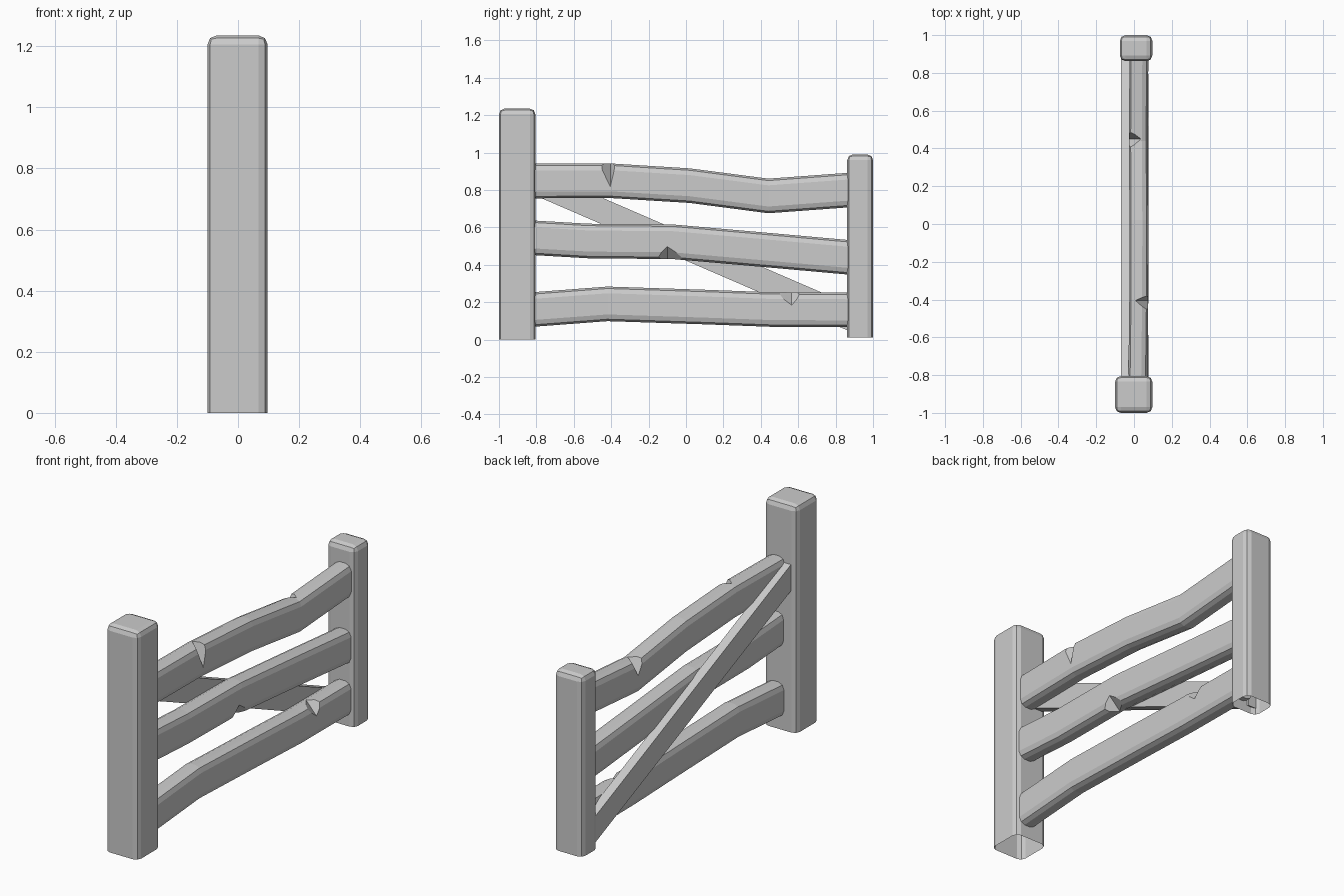
import bpy, bmesh, math

if "Cube" in bpy.data.objects:
    bpy.data.objects.remove(bpy.data.objects["Cube"])


def finish(name, bm):
    bmesh.ops.recalc_face_normals(bm, faces=bm.faces[:])
    me = bpy.data.meshes.new(name)
    bm.to_mesh(me)
    bm.free()
    ob = bpy.data.objects.new(name, me)
    bpy.context.collection.objects.link(ob)
    return ob


def post(name, x0, x1, y0, y1, z0, z1, r):
    # box with rounded sides and top, open at the ground
    bm = bmesh.new()
    bmesh.ops.create_cube(bm, size=1)
    for v in bm.verts:
        v.co.x = x0 if v.co.x < 0 else x1
        v.co.y = y0 if v.co.y < 0 else y1
        v.co.z = z0 if v.co.z < 0 else z1
    edges = [e for e in bm.edges if max(v.co.z for v in e.verts) > z0 + 0.1]
    bmesh.ops.bevel(bm, geom=edges, offset=r, segments=2, profile=0.5, affect='EDGES')
    bottom = [f for f in bm.faces if all(v.co.z < z0 + 0.001 for v in f.verts)]
    bmesh.ops.delete(bm, geom=bottom, context='FACES')
    return finish(name, bm)


HX, HZ = 0.05, 0.0925   # rail half width and half height


def rail(name, stations):
    # rounded-rectangle section lofted along (x, y, z) stations
    section = []
    for cx, cz, a0 in ((1, 1, 0), (-1, 1, 90), (-1, -1, 180), (1, -1, 270)):
        for k in range(3):
            a = math.radians(a0 + 45 * k)
            section.append((cx * (HX - 0.032) + 0.032 * math.cos(a),
                            cz * (HZ - 0.036) + 0.036 * math.sin(a)))
    bm = bmesh.new()
    rings = [[bm.verts.new((x + u, y, z + w)) for u, w in section] for x, y, z in stations]
    n = len(section)
    for a, b in zip(rings, rings[1:]):
        for i in range(n):
            j = (i + 1) % n
            bm.faces.new((a[i], a[j], b[j], b[i]))
    bm.faces.new(rings[0])
    bm.faces.new(rings[-1])
    return finish(name, bm)


def notch(target, face, deep, y, tip, edge, ya, yb):
    # V-shaped chip: crease from the side face (tip) to the rail edge (deep)
    bm = bmesh.new()
    for co in ((face, y, tip), (deep, y, edge), (face, ya, edge), (face, yb, edge)):
        bm.verts.new(co)
    bmesh.ops.convex_hull(bm, input=bm.verts[:])
    cutter = finish("notch_cutter", bm)
    cutter.hide_render = True
    cutter.hide_viewport = True
    mod = target.modifiers.new("notch", 'BOOLEAN')
    mod.operation = 'DIFFERENCE'
    mod.solver = 'EXACT'
    mod.object = cutter


# posts
post("tall_post", -0.10, 0.097, -1.0, -0.805, 0.0, 1.235, 0.03)
post("short_post", -0.075, 0.097, 0.862, 1.0, 0.01, 0.99, 0.03)

# rails
top = rail("top_rail", [(0.02, -0.83, 0.848), (0.025, -0.40, 0.849), (0.026, 0.02, 0.823),
                        (0.023, 0.44, 0.768), (0.026, 0.89, 0.801)])
mid = rail("middle_rail", [(0.027, -0.83, 0.545), (0.025, -0.52, 0.527),
                           (0.027, -0.07, 0.523), (0.025, 0.42, 0.480), (0.025, 0.89, 0.438)])
low = rail("bottom_rail", [(0.025, -0.83, 0.160), (0.022, -0.42, 0.191), (0.025, 0.10, 0.174),
                           (0.027, 0.45, 0.161), (0.025, 0.89, 0.159)])

# chipped notches
notch(top, 0.079, 0.0, -0.405, 0.81, 0.955, -0.475, -0.37)
notch(top, -0.031, 0.045, 0.45, 0.77, 0.872, 0.385, 0.505)
notch(mid, 0.080, 0.0, -0.10, 0.50, 0.422, -0.18, 0.02)
notch(low, 0.080, 0.0, 0.565, 0.18, 0.268, 0.45, 0.64)

# diagonal brace behind the rails, with upright ends
bm = bmesh.new()
bmesh.ops.create_cube(bm, size=1)
for v in bm.verts:
    up = v.co.z > 0
    v.co.x = -0.068 if v.co.x < 0 else -0.018
    v.co.y = -0.815 if v.co.y < 0 else 0.875
    v.co.z = 0.565 - 0.432 * v.co.y - (0 if up else 0.143)
finish("diagonal_brace", bm)
